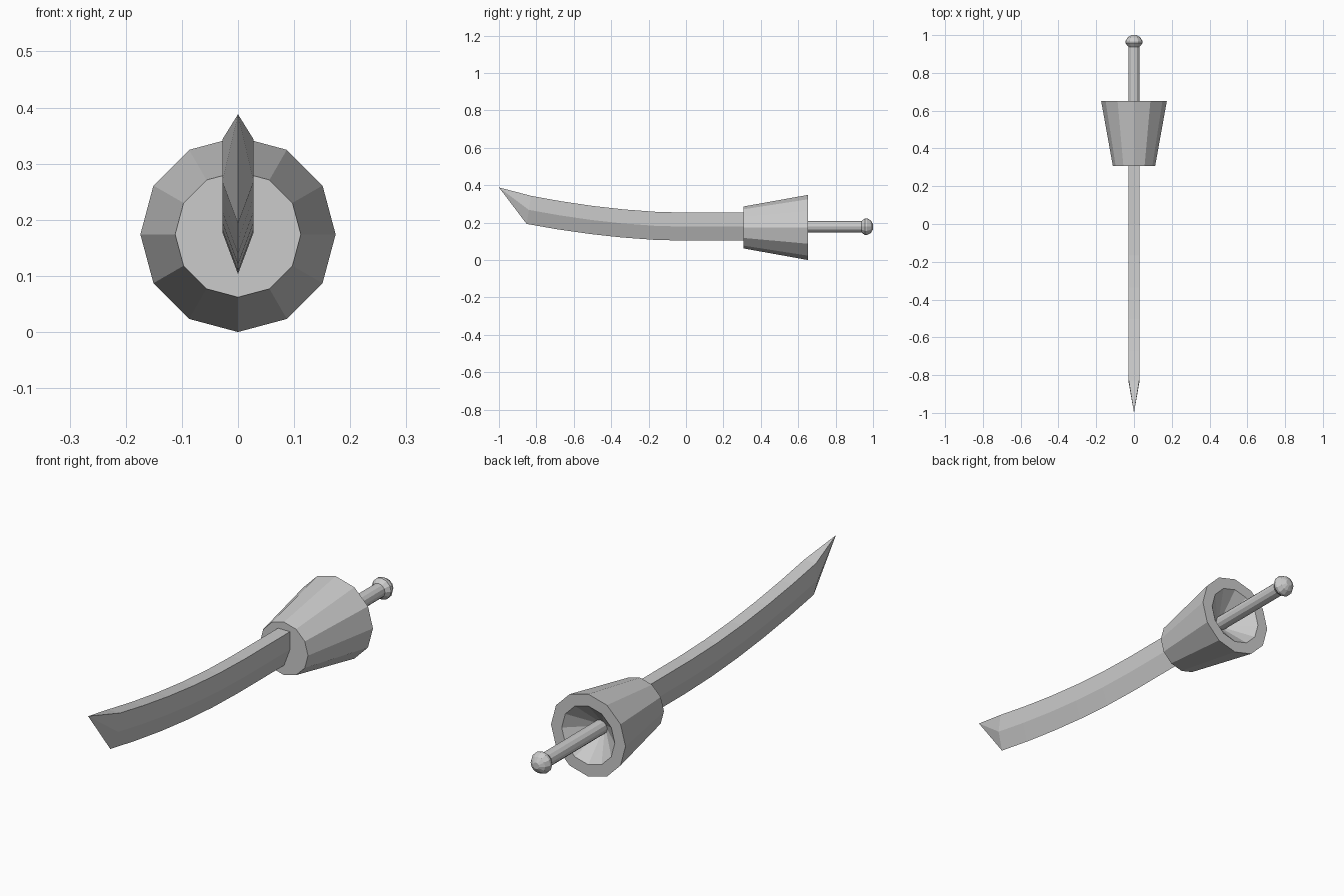
import bpy, bmesh, math

if "Cube" in bpy.data.objects:
    bpy.data.objects.remove(bpy.data.objects["Cube"])

AXIS_Z = 0.174  # height of the hilt's long axis


def finish(bm, name):
    bmesh.ops.recalc_face_normals(bm, faces=bm.faces)
    mesh = bpy.data.meshes.new(name)
    bm.to_mesh(mesh)
    bm.free()
    obj = bpy.data.objects.new(name, mesh)
    bpy.context.collection.objects.link(obj)
    return obj


def loft(bm, rings):
    for a, b in zip(rings, rings[1:]):
        n = len(a)
        for i in range(n):
            j = (i + 1) % n
            bm.faces.new((a[i], a[j], b[j], b[i]))


def turned(name, profile, sides=12, z=AXIS_Z):
    """Solid turned around the y axis from (radius, y) points, capped at both ends."""
    bm = bmesh.new()
    rings = []
    for r, y in profile:
        angles = [2 * math.pi * i / sides for i in range(sides)]
        rings.append([bm.verts.new((r * math.cos(a), y, z + r * math.sin(a))) for a in angles])
    loft(bm, rings)
    bm.faces.new(rings[0])
    bm.faces.new(rings[-1])
    return finish(bm, name)


# Cup-shaped hand guard with a dished back
turned("hand_guard", [(0.112, 0.307), (0.174, 0.652), (0.124, 0.652), (0.022, 0.56)])

# Grip with rounded pommel
turned("grip", [(0.03, 0.55), (0.03, 0.938), (0.045, 0.957), (0.045, 0.968),
                (0.034, 0.988), (0.014, 1.0)], z=0.178)

# Curved blade: flat spine, straight flanks, sharp lower edge
section = [(0, 0.103), (0.028, 0.178), (0.028, 0.253), (-0.028, 0.253), (-0.028, 0.178)]
bm = bmesh.new()
rings = []
for y in (0.32, 0.0, -0.17, -0.34, -0.51, -0.68, -0.84):
    lift = 0.09 * (max(0, -y) / 0.84) ** 1.8
    lean = 0.012 * max(0, -y) / 0.84
    rings.append([bm.verts.new((x, y - lean * (0.178 - z) / 0.075, z + lift)) for x, z in section])
loft(bm, rings)
bm.faces.new(rings[0])
tip = bm.verts.new((0, -1.0, 0.388))
last = rings[-1]
for i in range(len(last)):
    bm.faces.new((last[i], last[(i + 1) % len(last)], tip))
finish(bm, "blade")
